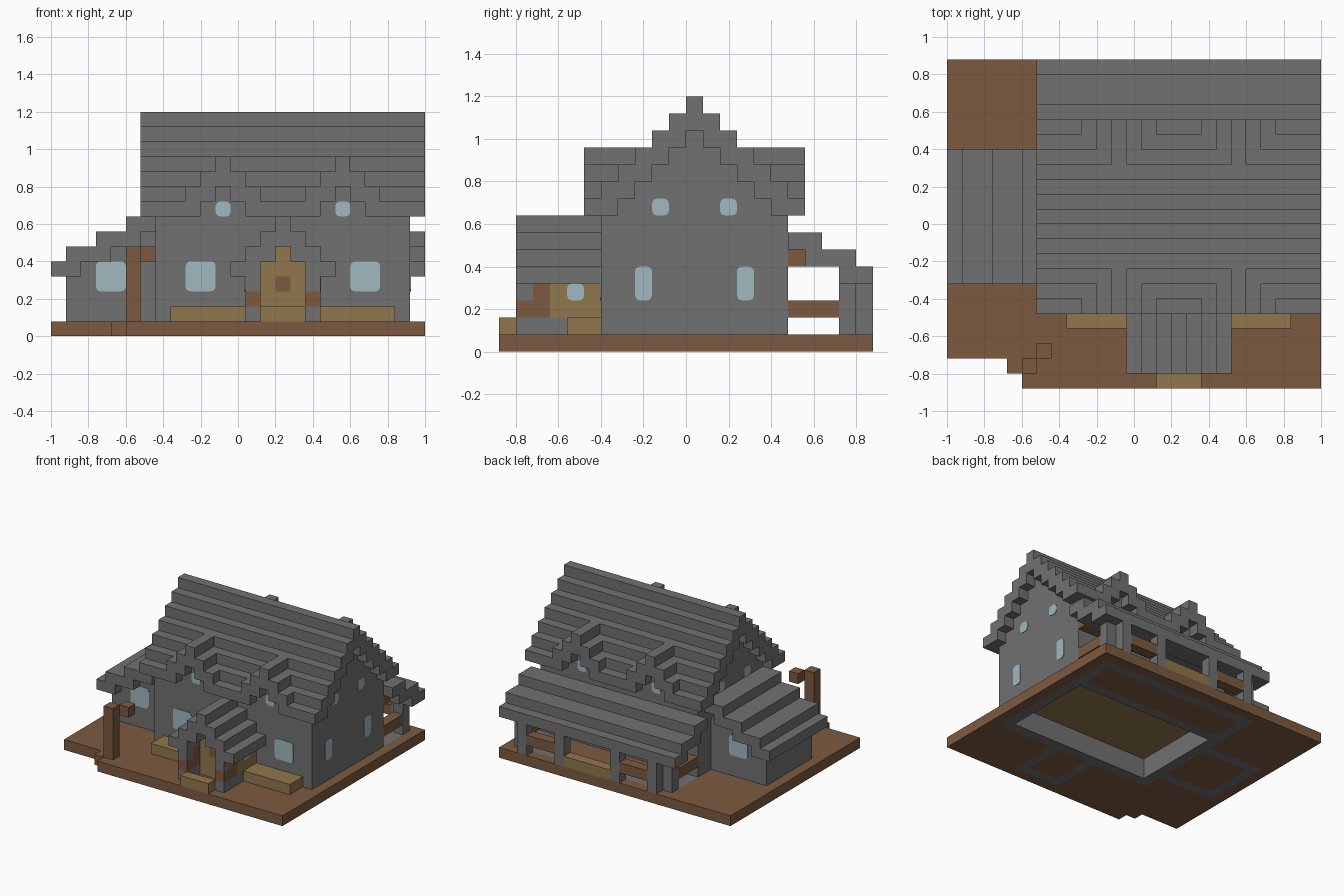
import bpy
import bmesh
from mathutils import Vector

U = 0.08                              # block size
ORIGIN = Vector((-1.0, -0.88, 0.0))   # corner of the block grid

old = bpy.data.objects.get("Cube")
if old:
    bpy.data.objects.remove(old)


def material(name, rgb):
    m = bpy.data.materials.new(name)
    m.use_nodes = True
    m.diffuse_color = (*rgb, 1)
    m.node_tree.nodes["Principled BSDF"].inputs["Base Color"].default_value = (*rgb, 1)
    return m


GREY = material("stone grey", (0.165, 0.165, 0.165))
BROWN = material("earth brown", (0.205, 0.102, 0.052))
TAN = material("pale timber", (0.285, 0.185, 0.073))
GLASS = material("window blue", (0.35, 0.48, 0.52))


def box(x0, x1, y0, y1, z0, z1):
    """Set of grid cells filling a box."""
    return {(x, y, z) for x in range(x0, x1) for y in range(y0, y1) for z in range(z0, z1)}


def finish(bm, name, mat):
    mesh = bpy.data.meshes.new(name)
    bm.to_mesh(mesh)
    bm.free()
    mesh.materials.append(mat)
    ob = bpy.data.objects.new(name, mesh)
    bpy.context.collection.objects.link(ob)
    return ob


def blocks(name, mat, cells):
    """Mesh only the exposed skin of a set of cells."""
    bm = bmesh.new()
    verts = {}
    for cell in cells:
        for a in range(3):
            b, c = (a + 1) % 3, (a + 2) % 3
            for side in (0, 1):
                near = list(cell)
                near[a] += 1 if side else -1
                if tuple(near) in cells:
                    continue
                ring = []
                for db, dc in ((0, 0), (1, 0), (1, 1), (0, 1)):
                    p = list(cell)
                    p[a] += side
                    p[b] += db
                    p[c] += dc
                    key = tuple(p)
                    if key not in verts:
                        verts[key] = bm.verts.new(ORIGIN + Vector(key) * U)
                    ring.append(verts[key])
                bm.faces.new(ring if side else ring[::-1])
    bmesh.ops.dissolve_limit(bm, angle_limit=0.01, verts=bm.verts, edges=bm.edges)
    return finish(bm, name, mat)


def window(name, axis, plane, u, z0, width, height):
    """Thin pane with rounded corners; axis is its normal (0 = x, 1 = y)."""
    bm = bmesh.new()
    bmesh.ops.create_cube(bm, size=1)
    size = [width * U, width * U, height * U]
    size[axis] = 0.008
    bmesh.ops.scale(bm, vec=size, verts=bm.verts)
    edges = [e for e in bm.edges
             if abs((e.verts[0].co - e.verts[1].co)[axis]) > 0.007
             and abs((e.verts[0].co - e.verts[1].co).z) < 1e-5
             and e.calc_length() < 0.01]
    bmesh.ops.bevel(bm, geom=edges, offset=0.025, segments=3, profile=0.5, affect='EDGES')
    centre = Vector((u + width / 2, u + width / 2, z0 + height / 2))
    centre[axis] = plane
    bmesh.ops.translate(bm, vec=ORIGIN + centre * U, verts=bm.verts)
    return finish(bm, name, GLASS)


def mirror_y(cells):
    """Reflect cells about the ridge of the main roof."""
    return {(x, 22 - y, z) for x, y, z in cells}


# Main house: stepped gable body over a hollow floor recess
house = box(7, 24, 6, 17, 0, 8)
for y in range(6, 17):
    house |= box(7, 24, y, y + 1, 8, 13 - abs(y - 11))
house -= box(8, 23, 7, 16, 0, 3)
blocks("house_walls", GREY, house)
blocks("house_floor", TAN, box(8, 23, 7, 16, 2, 3))

# Main roof with two dormers on each slope
roof = set()
for y in range(5, 18):
    d = abs(y - 11)
    roof |= box(6, 25, y, y + 1, max(13 - d, 8), 15 - d)
for cx in (11, 19):
    for e in range(-3, 4):
        k = abs(e)
        x = cx + e
        bottom = max(10 - k, 8)
        cut = box(x, x + 1, 5, 6, 8, bottom)
        arm = box(x, x + 1, 5, 9 - k, bottom, 12 - k)
        roof -= cut | mirror_y(cut)
        roof |= arm | mirror_y(arm)
blocks("main_roof", GREY, roof)

# Side annex with a roof that climbs in double steps
annex = box(1, 7, 8, 15, 1, 4) | box(2, 7, 8, 15, 4, 5) | box(4, 7, 8, 15, 5, 6)
blocks("annex_walls", GREY, annex)
annex_roof = set()
for x in range(7):
    top = 5 + (x + 1) // 2
    annex_roof |= box(x, x + 1, 7, 16, 4 + x // 2, top)
blocks("annex_roof", GREY, annex_roof)

# Back porch: roof, posts, rails, beam and step
porch_roof = set()
for y in range(17, 22):
    k = 21 - y
    porch_roof |= box(6, 25, y, y + 1, 4 + k // 2, 5 + (k + 1) // 2)
blocks("back_porch_roof", GREY, porch_roof)
posts, rails = set(), box(7, 24, 17, 18, 5, 6)
for x in (8, 12, 18, 22):
    posts |= box(x, x + 1, 21, 22, 1, 4)
for x in (7, 23):
    posts |= box(x, x + 1, 20, 21, 1, 4)
    rails |= box(x, x + 1, 17, 20, 2, 3)
for x in (9, 19):
    rails |= box(x, x + 3, 21, 22, 2, 3)
blocks("back_porch_posts", GREY, posts)
blocks("back_porch_rails", BROWN, rails)
blocks("back_step", TAN, box(13, 18, 21, 22, 1, 2))

# Front porch: stepped gable roof over posts, rails and timber walls
entry_roof, entry_posts, entry_rails = set(), set(), set()
entry_walls = box(14, 17, 3, 4, 1, 5) | box(15, 16, 3, 4, 5, 6)
for e in range(-3, 4):
    k = abs(e)
    entry_roof |= box(15 + e, 16 + e, 1, 6, max(6 - k, 4), 8 - k)
for x in (13, 17):
    entry_posts |= box(x, x + 1, 1, 4, 1, 2) | box(x, x + 1, 1, 2, 3, 4)
    entry_rails |= box(x, x + 1, 1, 3, 2, 3) | box(x, x + 1, 2, 3, 3, 4)
    entry_walls |= box(x, x + 1, 3, 6, 2, 4) | box(x, x + 1, 4, 6, 1, 2)
hatch = box(15, 16, 3, 4, 3, 4)
blocks("entry_roof", GREY, entry_roof)
blocks("entry_posts", GREY, entry_posts)
blocks("entry_rails", BROWN, entry_rails | hatch)
blocks("entry_walls", TAN, entry_walls - hatch)
blocks("front_step", TAN, box(14, 17, 0, 1, 1, 2))

# Planters beside the entry
blocks("right_planter", TAN, box(8, 13, 4, 6, 1, 2))
blocks("left_planter", TAN, box(18, 23, 4, 6, 1, 2))

# Ground slab with a notched corner, and foundations set into it
foundation = box(1, 7, 8, 15, 0, 1) - box(2, 7, 9, 14, 0, 1)
foundation |= box(7, 24, 17, 21, 0, 1) - box(8, 23, 17, 20, 0, 1)
foundation |= box(13, 18, 1, 6, 0, 1) - box(14, 17, 2, 6, 0, 1)
ground = box(0, 25, 0, 22, 0, 1) - box(0, 5, 0, 1, 0, 1) - box(0, 4, 0, 2, 0, 1)
ground -= foundation | box(7, 24, 6, 17, 0, 1)
blocks("ground_slab", BROWN, ground)
blocks("foundation", GREY, foundation)

# Lamp post with a hanging block
blocks("lamp_post", BROWN, box(5, 6, 1, 2, 1, 6))
blocks("lamp_block", BROWN, box(6, 7, 2, 3, 5, 6))

# Windows
for x in (9, 20):
    window("front_window", 1, 6, x, 3, 2, 2)
for x in (11, 19):
    for y in (6, 17):
        window("dormer_window", 1, y, x, 8, 1, 1)
for y in (9, 13):
    for x in (7, 24):
        window("gable_window", 0, x, y, 8, 1, 1)
for y in (8, 14):
    window("side_window", 0, 24, y, 3, 1, 2)
for y in (8, 15):
    window("annex_window", 1, y, 3, 3, 2, 2)
for x in (13, 18):
    window("entry_window", 0, x, 4, 3, 1, 1)
